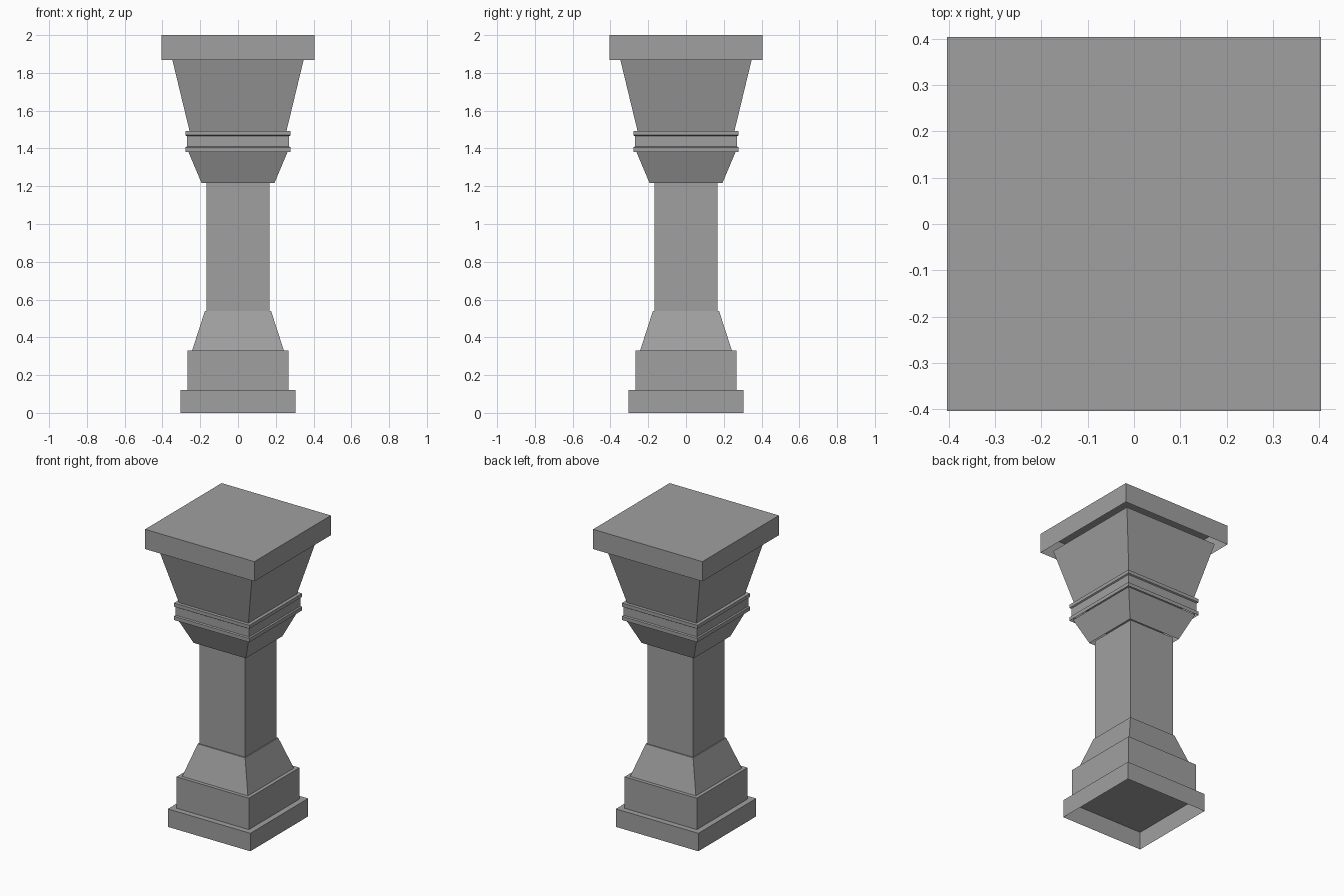
import bpy
import bmesh

cube = bpy.data.objects.get("Cube")
if cube:
    bpy.data.objects.remove(cube, do_unlink=True)

stone = bpy.data.materials.new("grey_stone")
stone.use_nodes = True
GREY = (0.35, 0.35, 0.35, 1.0)
stone.diffuse_color = GREY
stone.node_tree.nodes["Principled BSDF"].inputs["Base Color"].default_value = GREY


def square_shell(name, profile):
    """Square block from (half width, height) pairs: capped on top, open below."""
    bm = bmesh.new()
    rings = [[bm.verts.new((sx * h, sy * h, z))
              for sx, sy in ((-1, -1), (1, -1), (1, 1), (-1, 1))]
             for h, z in profile]
    for low, high in zip(rings, rings[1:]):
        for i in range(4):
            j = (i + 1) % 4
            bm.faces.new((low[i], low[j], high[j], high[i]))
    bm.faces.new(rings[-1])
    mesh = bpy.data.meshes.new(name)
    bm.to_mesh(mesh)
    bm.free()
    mesh.materials.append(stone)
    obj = bpy.data.objects.new(name, mesh)
    bpy.context.collection.objects.link(obj)
    return obj


# Base
square_shell("base_plinth", [(0.305, 0), (0.305, 0.12)])
square_shell("base_block", [(0.267, 0.12), (0.267, 0.33)])
square_shell("base_taper", [(0.243, 0.33), (0.175, 0.54)])

# Shaft
square_shell("shaft", [(0.168, 0.53), (0.168, 1.23)])

# Capital, with a grooved band between its two flares
square_shell("lower_flare", [(0.193, 1.217), (0.264, 1.385)])
square_shell("band", [(0.279, 1.38), (0.279, 1.405), (0.271, 1.41),
                      (0.271, 1.465), (0.279, 1.47), (0.279, 1.493)])
square_shell("upper_flare", [(0.256, 1.49), (0.349, 1.875)])
square_shell("top_slab", [(0.404, 1.868), (0.404, 2.0)])
